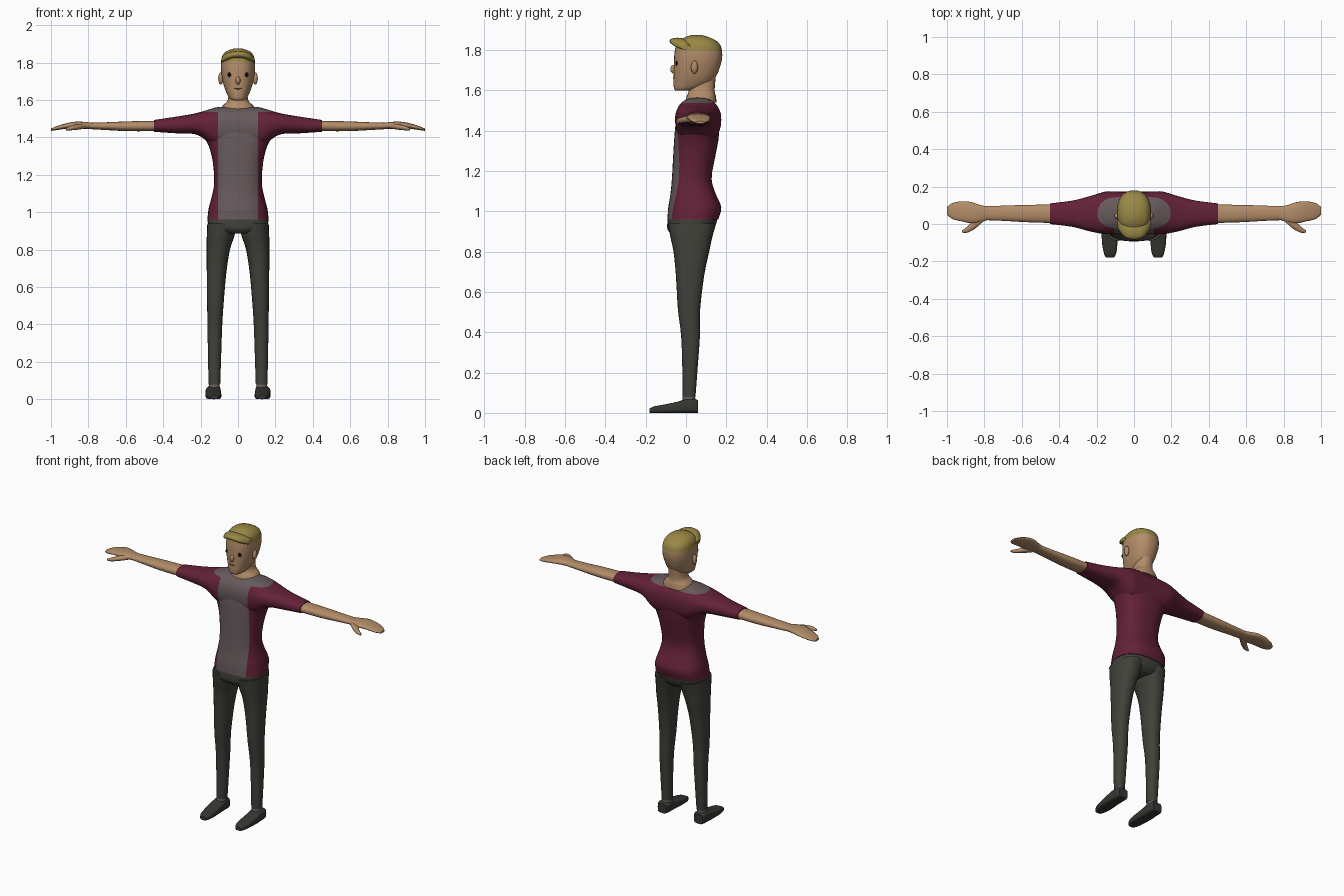
import bpy, bmesh, math
from mathutils import Vector

cube = bpy.data.objects.get("Cube")
if cube:
    bpy.data.objects.remove(cube, do_unlink=True)


def material(name, *srgb):
    linear = [((c + 0.055) / 1.055) ** 2.4 for c in srgb] + [1]
    mat = bpy.data.materials.new(name)
    mat.use_nodes = True
    mat.diffuse_color = linear
    bsdf = next(n for n in mat.node_tree.nodes if n.type == 'BSDF_PRINCIPLED')
    bsdf.inputs["Base Color"].default_value = linear
    return mat


skin = material("skin", .70, .55, .41)
blond = material("blond hair", .60, .53, .27)
maroon = material("maroon cloth", .39, .13, .22)
grey = material("grey cloth", .40, .35, .36)
charcoal = material("charcoal cloth", .25, .255, .225)
leather = material("dark leather", .21, .215, .195)
black = material("eye black", .06, .05, .05)
lip = material("lip brown", .50, .35, .27)


def smooth_path(sections, steps):
    """Catmull-Rom interpolation between cross-sections."""
    pts = [sections[0], *sections, sections[-1]]
    out = []
    for a, b, c, d in zip(pts, pts[1:], pts[2:], pts[3:]):
        for k in range(steps):
            t = k / steps
            out.append([q + t * ((r - p) + t * (2 * p - 5 * q + 4 * r - s
                        + t * (3 * (q - r) + s - p))) / 2
                        for p, q, r, s in zip(a, b, c, d)])
    return out + [list(sections[-1])]


def finish(name, bm, mats, rule=None, angle=45):
    bmesh.ops.recalc_face_normals(bm, faces=bm.faces)
    if rule:
        for f in bm.faces:
            f.material_index = int(rule(f.calc_center_median()))
    mesh = bpy.data.meshes.new(name)
    bm.to_mesh(mesh)
    bm.free()
    for m in mats:
        mesh.materials.append(m)
    obj = bpy.data.objects.new(name, mesh)
    bpy.context.collection.objects.link(obj)
    bpy.ops.object.select_all(action='DESELECT')
    obj.select_set(True)
    bpy.context.view_layer.objects.active = obj
    bpy.ops.object.shade_smooth_by_angle(angle=math.radians(angle))
    return obj


def loft(name, axis, sections, mats, power=2.3, sides=24, steps=3,
         mirror=1, cuts=(), rule=None):
    """Skin superellipse rings given as (position, min u, max u, min v, max v)."""
    bm = bmesh.new()
    rings = []
    for t, u0, u1, v0, v1 in smooth_path(sections, steps):
        ring = []
        for i in range(sides):
            a = math.tau * i / sides
            c, s = math.cos(a), math.sin(a)
            u = (u0 + u1) / 2 + (u1 - u0) / 2 * math.copysign(abs(c) ** (2 / power), c)
            v = (v0 + v1) / 2 + (v1 - v0) / 2 * math.copysign(abs(s) ** (2 / power), s)
            x, y, z = {'x': (t, u, v), 'y': (u, t, v), 'z': (u, v, t)}[axis]
            ring.append(bm.verts.new((x * mirror, y, z)))
        rings.append(ring)
    for lower, upper in zip(rings, rings[1:]):
        for i in range(sides):
            j = (i + 1) % sides
            bm.faces.new((lower[i], lower[j], upper[j], upper[i]))
    bm.faces.new(rings[0])
    bm.faces.new(rings[-1])
    for point, normal in cuts:
        bmesh.ops.bisect_plane(bm, geom=bm.verts[:] + bm.edges[:] + bm.faces[:],
                               plane_co=point, plane_no=normal, dist=1e-5)
    return finish(name, bm, mats, rule)


def upright(rows):
    """Rows (height, half width, front, back) centred on x."""
    return [(z, -w, w, front, back) for z, w, front, back in rows]


def blob(name, mat, centre, size):
    bm = bmesh.new()
    bmesh.ops.create_uvsphere(bm, u_segments=16, v_segments=10, radius=1)
    for v in bm.verts:
        v.co = Vector(centre) + Vector(a * b for a, b in zip(v.co, size))
    return finish(name, bm, [mat])


# Shirt: body and one continuous yoke running from sleeve to sleeve
panel = .107
collar = 1.537
panel_cuts = [((s * panel, 0, 0), (1, 0, 0)) for s in (-1, 1)]


def is_grey(c):
    return c.z > collar or (abs(c.x) < panel and c.y < .05)


loft("shirt_body", 'z', upright([
    (.96, .164, -.092, .160), (1.02, .157, -.088, .175), (1.08, .141, -.078, .150),
    (1.16, .127, -.070, .127), (1.27, .135, -.064, .145), (1.35, .155, -.059, .160),
    (1.42, .185, -.053, .166), (1.49, .165, -.040, .168)]),
    [maroon, grey], power=2.5, sides=32, cuts=panel_cuts, rule=is_grey)

sleeve = [(.10, -.054, .174, 1.34, 1.563), (.15, -.054, .174, 1.365, 1.551),
          (.20, -.047, .160, 1.405, 1.536), (.25, -.036, .145, 1.420, 1.524),
          (.33, -.015, .125, 1.422, 1.511), (.45, .000, .110, 1.430, 1.493)]
loft("shirt_yoke", 'x', [(-x, *rest) for x, *rest in reversed(sleeve)]
     + [(0, -.053, .172, 1.34, 1.565)] + sleeve, [maroon, grey], power=2.4, sides=32,
     cuts=panel_cuts + [((0, 0, collar), (0, 0, 1))], rule=is_grey)

# Trouser seat joining both legs
loft("trouser_seat", 'z', upright([
    (.885, .10, -.070, .11), (.91, .150, -.092, .138),
    (.95, .162, -.092, .153), (.98, .158, -.088, .157)]), [charcoal], power=2.5)

for side, s in (("left", 1), ("right", -1)):
    # Leg, sock and shoe
    loft(side + "_trouser_leg", 'z', [
        (.08, .095, .157, -.018, .047), (.20, .091, .160, -.018, .056),
        (.38, .085, .163, -.024, .069), (.51, .077, .165, -.040, .070),
        (.68, .062, .167, -.050, .090), (.80, .043, .168, -.062, .115),
        (.87, .020, .167, -.077, .130), (.94, .003, .164, -.090, .150)],
        [charcoal], mirror=s)
    loft(side + "_sock", 'z', [(.045, .096, .160, -.020, .050),
         (.088, .099, .154, -.015, .044)], [grey], mirror=s, steps=1)
    loft(side + "_shoe", 'y', [
        (-.18, .108, .148, 0, .022), (-.16, .096, .160, 0, .032),
        (-.11, .089, .170, 0, .041), (-.04, .091, .174, 0, .056),
        (.00, .092, .172, 0, .068), (.045, .093, .170, 0, .068),
        (.06, .100, .163, 0, .062)], [leather], power=4, mirror=s, steps=2)

    # Bare forearm, hand and thumb
    loft(side + "_forearm", 'x', [
        (.43, .005, .104, 1.434, 1.489), (.58, .010, .102, 1.433, 1.486),
        (.70, .017, .098, 1.439, 1.481), (.80, .021, .095, 1.445, 1.478)],
        [skin], mirror=s)
    loft(side + "_hand", 'x', [
        (.78, .022, .094, 1.445, 1.478), (.82, .010, .101, 1.446, 1.483),
        (.87, .004, .117, 1.449, 1.484), (.92, .014, .121, 1.446, 1.475),
        (.97, .026, .112, 1.439, 1.460), (1.0, .050, .092, 1.435, 1.447)],
        [skin], mirror=s)
    loft(side + "_thumb", 'x', [
        (.81, .010, .050, 1.448, 1.474), (.85, -.025, .030, 1.442, 1.472),
        (.89, -.046, -.012, 1.438, 1.462), (.92, -.046, -.034, 1.438, 1.450)],
        [skin], sides=12, mirror=s)

    # Ear and eye
    blob(side + "_ear", skin, (s * .092, .042, 1.715), (.014, .017, .032))
    blob(side + "_eye", black, (s * .044, -.047, 1.735), (.013, .006, .012))

# Neck
loft("neck", 'z', upright([
    (1.54, .100, -.005, .152), (1.572, .080, .004, .148),
    (1.60, .054, .014, .142), (1.67, .050, .012, .148)]), [skin])

# Head with a painted cap of short hair
hairline = ((0, .06, 1.80), (0, .04, 1))
loft("head", 'z', upright([
    (1.598, .026, -.050, .000), (1.607, .044, -.059, .060), (1.635, .060, -.062, .122),
    (1.67, .074, -.061, .150), (1.72, .086, -.060, .170), (1.76, .091, -.059, .179),
    (1.80, .091, -.055, .178), (1.835, .084, -.043, .163),
    (1.86, .063, -.012, .124), (1.874, .026, .024, .080)]),
    [skin, blond], sides=32, cuts=[hairline],
    rule=lambda c: (c - Vector(hairline[0])).dot(Vector(hairline[1])) > 0)

# Swept fringe above the forehead
fringe = [(.025, -.080, .000, 1.824, 1.860), (.060, -.062, .010, 1.812, 1.850),
          (.088, -.022, .025, 1.800, 1.826)]
loft("hair_fringe", 'x', [(-x, *rest) for x, *rest in reversed(fringe)] + fringe,
     [blond], sides=16)

# Nose and mouth
blob("nose", skin, (0, -.060, 1.705), (.013, .018, .022))
blob("mouth", lip, (0, -.060, 1.661), (.022, .004, .004))
